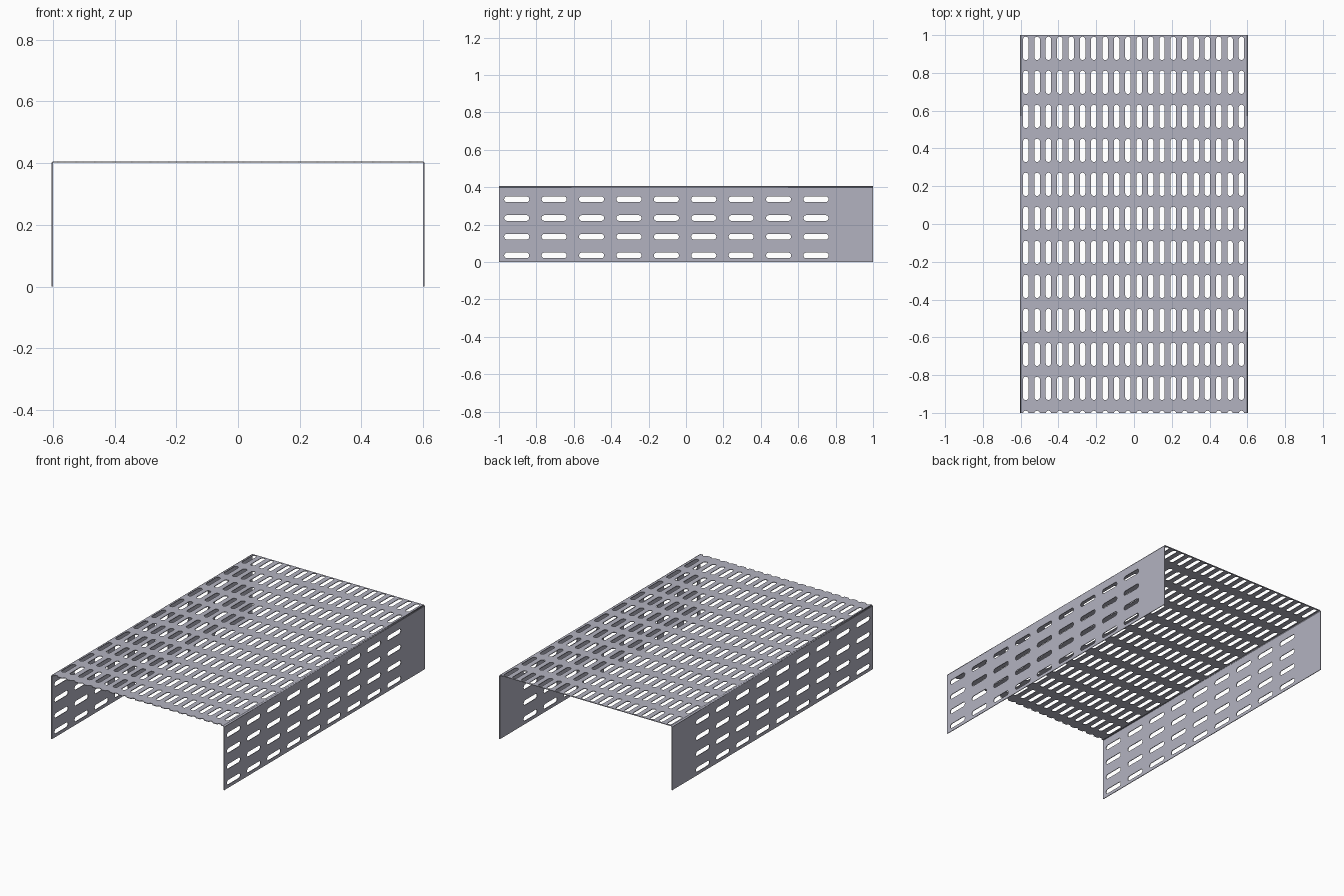
import bpy, bmesh
from math import pi, sin, cos
from mathutils import Matrix

if "Cube" in bpy.data.objects:
    bpy.data.objects.remove(bpy.data.objects["Cube"])

W, H, L = 0.604, 0.406, 1.0      # half width, height, half length
T, R = 0.004, 0.007              # sheet thickness, bend radius

steel = bpy.data.materials.new("galvanised_steel")
steel.diffuse_color = (0.45, 0.45, 0.53, 1)
steel.use_nodes = True
steel.node_tree.nodes["Principled BSDF"].inputs["Base Color"].default_value = steel.diffuse_color


def finish(bm, name, mirror=False):
    """Turn a flat sheet into a solid part with inward thickness."""
    me = bpy.data.meshes.new(name)
    bm.to_mesh(me)
    bm.free()
    me.materials.append(steel)
    ob = bpy.data.objects.new(name, me)
    bpy.context.collection.objects.link(ob)
    sol = ob.modifiers.new("thickness", 'SOLIDIFY')
    sol.thickness, sol.offset = T, -1
    if mirror:
        ob.modifiers.new("mirror", 'MIRROR')
    return ob


def limits(first, pitch, count, lo, hi):
    """Cell borders around evenly spaced centres, stretched to cover lo..hi."""
    b = [first + (i - 0.5) * pitch for i in range(count + 1)]
    b[0], b[-1] = min(b[0], lo), max(b[-1], hi)
    return b


def slotted_sheet(us, vs, slot_len, slot_w, lo, hi):
    """Grid of cells, each with a round-ended slot along v, trimmed to lo..hi."""
    bm = bmesh.new()
    bu, bv = limits(*us, lo[0], hi[0]), limits(*vs, lo[1], hi[1])
    r, half, n = slot_w / 2, (slot_len - slot_w) / 2, 8
    for i in range(us[2]):
        cu = us[0] + i * us[1]
        for j in range(vs[2]):
            cv = vs[0] + j * vs[1]
            for s, edge in ((1, bu[i + 1]), (-1, bu[i])):
                # outer border of this half cell, then the slot outline
                pts = [(cu, bv[j]), (edge, bv[j]), (edge, bv[j + 1]), (cu, bv[j + 1])]
                for end in (1, -1):
                    for k in range(n + 1):
                        a = pi / 2 * (1 - k / n if end == 1 else -k / n)
                        pts.append((cu + s * r * cos(a), cv + end * half + r * sin(a)))
                f = bm.faces.new([bm.verts.new((u, v, 0)) for u, v in pts])
                if s < 0:
                    f.normal_flip()
    bmesh.ops.remove_doubles(bm, verts=bm.verts, dist=1e-5)
    # trim to the sheet border, which opens the slots it crosses
    for axis in (0, 1):
        for val, sign in ((lo[axis], -1), (hi[axis], 1)):
            co, no = [0, 0, 0], [0, 0, 0]
            co[axis], no[axis] = val, sign
            bmesh.ops.bisect_plane(bm, geom=bm.verts[:] + bm.edges[:] + bm.faces[:],
                                   dist=1e-6, plane_co=co, plane_no=no, clear_outer=True)
    return bm


# Top sheet: 20 columns of slots, the front row cut open by the edge
bm = slotted_sheet((-0.573, 0.0601, 20), (-1.05, 0.18, 12), 0.123, 0.029,
                   (-W + R, -L), (W - R, L))
bm.transform(Matrix.Translation((0, 0, H)))
finish(bm, "top_sheet")

# Side sheets: four rows of nine slots on each side
bm = slotted_sheet((-0.335, 0.1, 4), (-0.905, 0.2, 9), 0.134, 0.03,
                   (-H + R, -L), (0, L))
bm.transform(Matrix.Translation((W, 0, 0)) @ Matrix.Rotation(pi / 2, 4, 'Y'))
finish(bm, "side_sheets", mirror=True)

# Rounded bends joining the top to the sides
bm = bmesh.new()
rows = []
for k in range(7):
    a = pi / 2 * k / 6
    x, z = W - R + R * cos(a), H - R + R * sin(a)
    rows.append([bm.verts.new((x, y, z)) for y in (-L, L)])
for p, q in zip(rows, rows[1:]):
    bm.faces.new((p[0], p[1], q[1], q[0])).smooth = True
finish(bm, "corner_bends", mirror=True)
